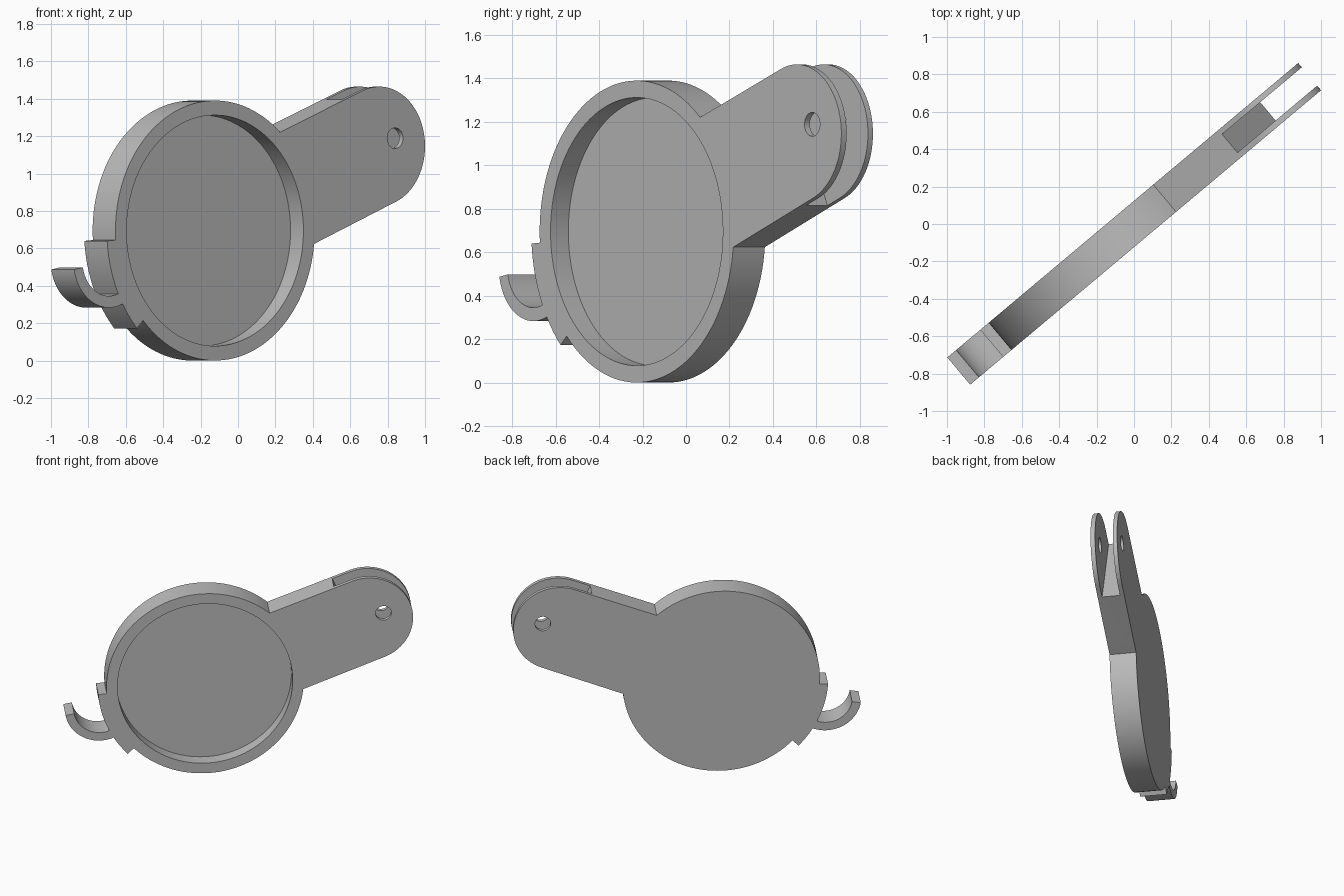
import bpy, bmesh
from math import radians, cos, sin

cube = bpy.data.objects.get("Cube")
if cube:
    bpy.data.objects.remove(cube, do_unlink=True)

TURN = radians(40)          # the flat body stands turned about the vertical
HALF = 0.095                # half of the body thickness
DISC, HOOK, TIP = (-0.24, 0.695), (-0.98, 0.53), (0.907, 1.146)
AXIS = 21.3                 # slope of the arm in degrees

grey = bpy.data.materials.new("plain_grey")
grey.use_nodes = True
colour = (0.5, 0.5, 0.5, 1)
grey.diffuse_color = colour
grey.node_tree.nodes["Principled BSDF"].inputs["Base Color"].default_value = colour


def arc(centre, radius, start, end):
    """Points along an arc, angles in degrees."""
    n = max(2, round(abs(end - start) / 3))
    angles = [radians(start + (end - start) * i / n) for i in range(n + 1)]
    return [(centre[0] + radius * cos(a), centre[1] + radius * sin(a)) for a in angles]


def circle(centre, radius):
    return arc(centre, radius, 0, 360)[:-1]


def prism(name, outline, front, back):
    """Extrude an upright outline from front to back."""
    bm = bmesh.new()
    face = bm.faces.new([bm.verts.new((x, front, z)) for x, z in outline])
    made = bmesh.ops.extrude_face_region(bm, geom=[face])["geom"]
    moved = [g for g in made if isinstance(g, bmesh.types.BMVert)]
    bmesh.ops.translate(bm, verts=moved, vec=(0, back - front, 0))
    bmesh.ops.recalc_face_normals(bm, faces=bm.faces)
    mesh = bpy.data.meshes.new(name)
    bm.to_mesh(mesh)
    bm.free()
    mesh.materials.append(grey)
    obj = bpy.data.objects.new(name, mesh)
    bpy.context.collection.objects.link(obj)
    obj.rotation_euler.z = TURN
    return obj


def cut(obj, cutter):
    """Subtract the cutter from the object and remove it."""
    mod = obj.modifiers.new("cut", "BOOLEAN")
    mod.operation, mod.solver, mod.object = "DIFFERENCE", "EXACT", cutter
    bpy.context.view_layer.objects.active = obj
    bpy.ops.object.modifier_apply(modifier=mod.name)
    bpy.data.objects.remove(cutter, do_unlink=True)


# Outline: dish rim, raised tab with hook, lower rim, rounded arm
outline = (
    arc(DISC, 0.695, 49.2, 184.2)
    + arc(DISC, 0.755, 184.2, 206.6)
    + arc(HOOK, 0.185, 290.6, 190)
    + arc(HOOK, 0.247, 190, 292.8)
    + arc(DISC, 0.755, 211.4, 223.8)
    + arc(DISC, 0.695, 223.8, 354.1)
    + arc(TIP, 0.3186, AXIS - 90, AXIS + 90)
)
body = prism("dish_with_arm_and_hook", outline, -HALF, HALF)

# Round recess in the front of the dish
cut(body, prism("recess_cutter", circle(DISC, 0.617), -HALF - 0.1, 0.012))

# Slot that splits the arm end into two fork plates
slot = [(0.585, 1.58), (1.02, 0.63), (1.5, 0.63), (1.5, 1.58)]
cut(body, prism("slot_cutter", slot, -0.063, 0.065))

# Pin hole through both fork plates
a = radians(AXIS)
pin = (TIP[0] + 0.118 * cos(a), TIP[1] + 0.118 * sin(a))
cut(body, prism("pin_hole_cutter", circle(pin, 0.055), -0.3, 0.3))

# Smooth curves, sharp edges
for o in bpy.context.selected_objects:
    o.select_set(False)
body.select_set(True)
bpy.context.view_layer.objects.active = body
bpy.ops.object.shade_smooth_by_angle(angle=radians(30))
